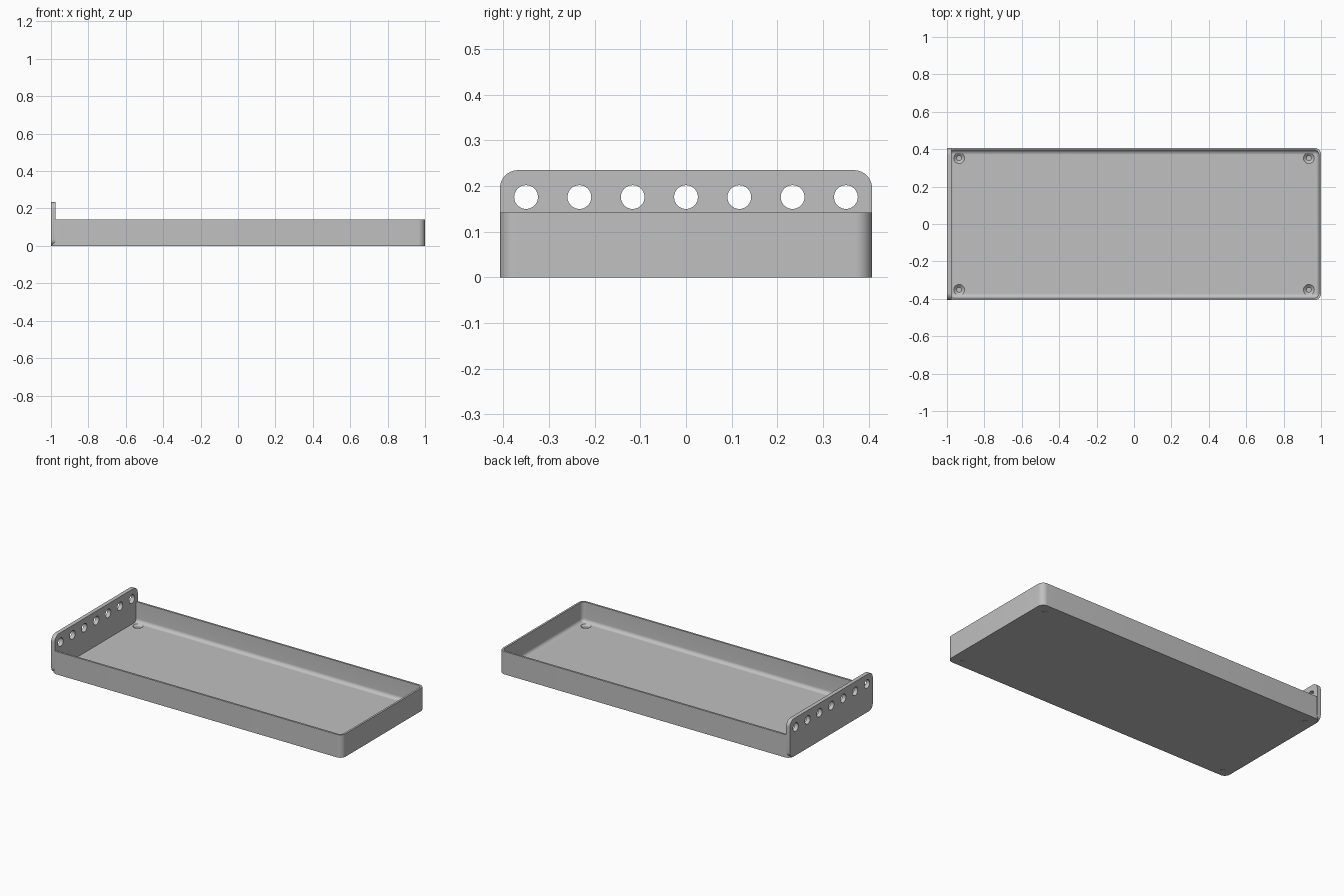
import bpy, bmesh
from math import sin, cos, pi, radians
from mathutils import Matrix

if "Cube" in bpy.data.objects:
    bpy.data.objects.remove(bpy.data.objects["Cube"], do_unlink=True)

HALF_Y = 0.407
FLOOR, RIM, WALL = 0.018, 0.142, 0.012
CORNER, FILLET = 0.036, 0.022

grey = bpy.data.materials.new("plain_grey")
grey.use_nodes = True
colour = (0.53, 0.53, 0.53, 1)
grey.diffuse_color = colour
grey.node_tree.nodes["Principled BSDF"].inputs["Base Color"].default_value = colour


def make_object(name, bm):
    bmesh.ops.recalc_face_normals(bm, faces=bm.faces)
    mesh = bpy.data.meshes.new(name)
    bm.to_mesh(mesh)
    bm.free()
    obj = bpy.data.objects.new(name, mesh)
    bpy.context.collection.objects.link(obj)
    mesh.materials.append(grey)
    return obj


def rounded_rect(hx, hy, radii, steps=10):
    """Outline points; radii run counter-clockwise from the +x +y corner."""
    pts = []
    for k, (sx, sy) in enumerate(((1, 1), (-1, 1), (-1, -1), (1, -1))):
        r = radii[k]
        for i in range(steps + 1):
            a = pi / 2 * (k + i / steps)
            pts.append((sx * (hx - r) + r * cos(a), sy * (hy - r) + r * sin(a)))
    return pts


def loft(rings):
    """Join equal-length rings of points and cap both ends."""
    bm = bmesh.new()
    loops = [[bm.verts.new(p) for p in ring] for ring in rings]
    n = len(loops[0])
    for a, b in zip(loops, loops[1:]):
        for i in range(n):
            j = (i + 1) % n
            bm.faces.new((a[i], a[j], b[j], b[i]))
    bm.faces.new(loops[0])
    bm.faces.new(loops[-1])
    return bm


def cut(obj, bm):
    """Subtract a helper mesh and shade the result."""
    cutter = make_object("cutter", bm)
    cutter.hide_render = True
    mod = obj.modifiers.new("holes", "BOOLEAN")
    mod.operation = "DIFFERENCE"
    mod.solver = "EXACT"
    mod.object = cutter
    bpy.ops.object.select_all(action="DESELECT")
    bpy.context.view_layer.objects.active = obj
    obj.select_set(True)
    bpy.ops.object.modifier_apply(modifier=mod.name)
    bpy.data.objects.remove(cutter, do_unlink=True)
    bpy.ops.object.shade_smooth_by_angle(angle=radians(30))


# Tray: outer wall, rim, inner wall, then a fillet down to the floor
profile = [(0, 0), (0, RIM), (WALL, RIM)]
for i in range(9):
    a = pi / 2 * i / 8
    profile.append((WALL + FILLET * (1 - cos(a)), FLOOR + FILLET * (1 - sin(a))))
rings = [[(x, y, z) for x, y in rounded_rect(1 - d, HALF_Y - d, [CORNER - d] * 4)]
         for d, z in profile]
tray = make_object("tray", loft(rings))

# Countersunk screw holes in the tray corners
bm = bmesh.new()
for sx in (-1, 1):
    for sy in (-1, 1):
        spot = (sx * 0.935, sy * 0.352)
        bmesh.ops.create_cone(bm, cap_ends=True, segments=32, radius1=0.0135, radius2=0.0135,
                              depth=0.03, matrix=Matrix.Translation((*spot, -0.008)))
        bmesh.ops.create_cone(bm, cap_ends=True, segments=32, radius1=0.0135, radius2=0.03,
                              depth=FLOOR - 0.003, matrix=Matrix.Translation((*spot, 0.0115)))
cut(tray, bm)

# Upright end plate with rounded corners
HEIGHT = 0.235
outline = rounded_rect(HALF_Y + 0.0005, HEIGHT / 2, [0.04, 0.04, 0.036, 0.036])
plate = make_object("end_plate", loft(
    [[(x, y, z + HEIGHT / 2) for y, z in outline] for x in (-1, -0.975)]))

# Row of round holes along the top of the plate
bm = bmesh.new()
for i in range(-3, 4):
    place = Matrix.Translation((-0.99, i * 0.1167, 0.176)) @ Matrix.Rotation(pi / 2, 4, "Y")
    bmesh.ops.create_cone(bm, cap_ends=True, segments=40, radius1=0.026, radius2=0.026,
                          depth=0.1, matrix=place)
cut(plate, bm)
